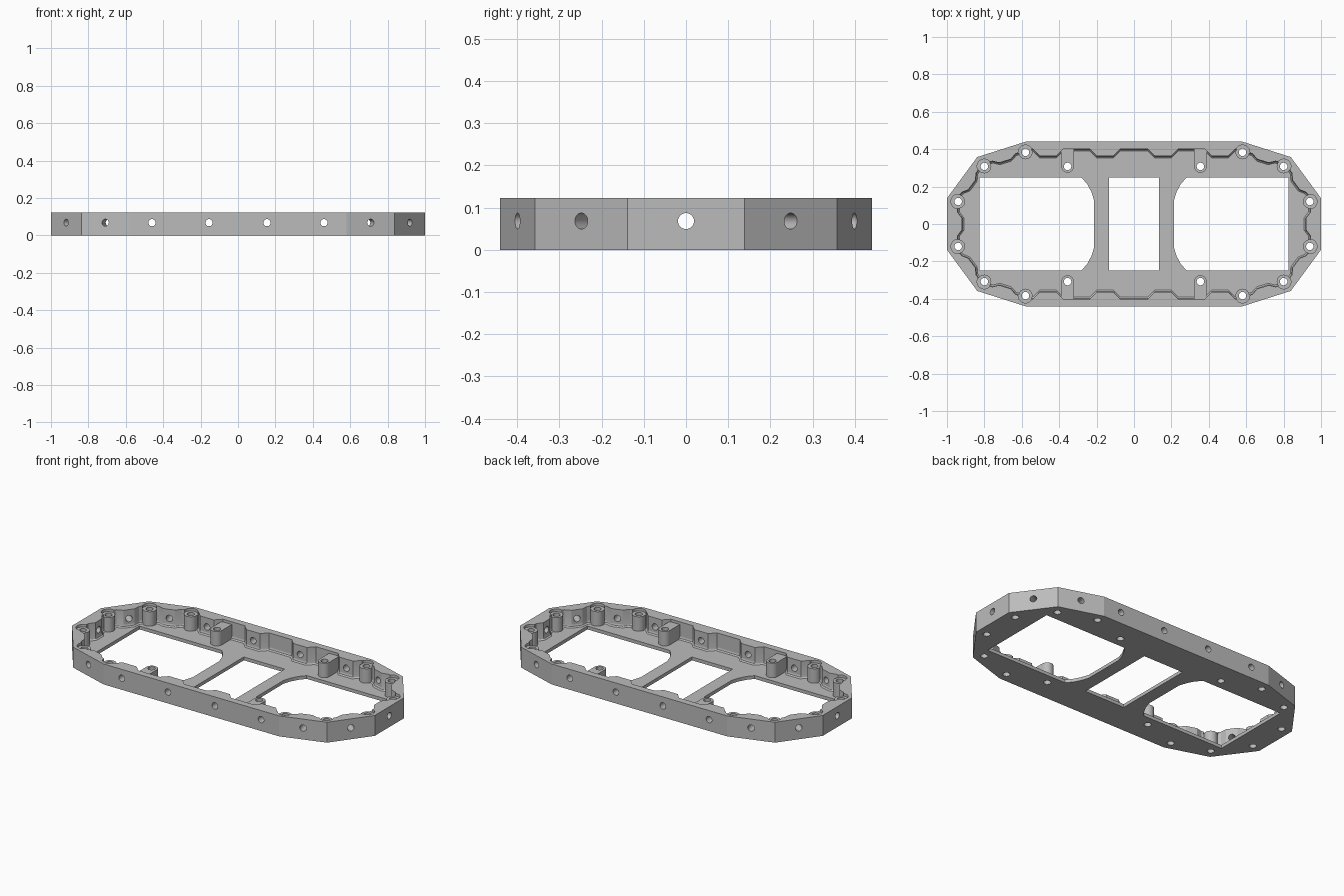
import bpy, bmesh, math
from mathutils import Vector, Matrix
from mathutils.geometry import intersect_line_line

if "Cube" in bpy.data.objects:
    bpy.data.objects.remove(bpy.data.objects["Cube"], do_unlink=True)

HEIGHT, FLOOR, BOSS_TOP, SCREW_Z = 0.122, 0.02, 0.106, 0.068

metal = bpy.data.materials.new("plain grey")
metal.use_nodes = True
grey = (0.5, 0.5, 0.5, 1)
metal.diffuse_color = grey
metal.node_tree.nodes["Principled BSDF"].inputs["Base Color"].default_value = grey


def loft(bm, sections, matrix=Matrix()):
    """Closed solid through equal-length loops given as (points, z)."""
    rings = [[bm.verts.new(matrix @ Vector((p[0], p[1], z))) for p in pts] for pts, z in sections]
    n = len(rings[0])
    bm.faces.new(rings[0][::-1])
    bm.faces.new(rings[-1])
    for low, high in zip(rings, rings[1:]):
        for i in range(n):
            j = (i + 1) % n
            bm.faces.new((low[i], low[j], high[j], high[i]))


def circle(r, cx=0, cy=0, n=24):
    return [(cx + r * math.cos(math.tau * i / n), cy + r * math.sin(math.tau * i / n)) for i in range(n)]


def make(name, bm):
    bmesh.ops.recalc_face_normals(bm, faces=bm.faces)
    mesh = bpy.data.meshes.new(name)
    bm.to_mesh(mesh)
    bm.free()
    mesh.materials.append(metal)
    obj = bpy.data.objects.new(name, mesh)
    bpy.context.collection.objects.link(obj)
    return obj


def combine(target, name, bm, operation):
    tool = make(name, bm)
    mod = target.modifiers.new(name, "BOOLEAN")
    mod.operation, mod.solver, mod.object = operation, "EXACT", tool
    bpy.context.view_layer.objects.active = target
    bpy.ops.object.modifier_apply(modifier=mod.name)
    bpy.data.objects.remove(tool, do_unlink=True)


# Outer outline, counter-clockwise from one quarter
quarter = [(1, 0.138), (0.838, 0.358), (0.58, 0.44)]
half = quarter + [(-x, y) for x, y in reversed(quarter)]
outline = [Vector((x, y, 0)) for x, y in half + [(-x, -y) for x, y in half]]

# Each wall: start, direction, length, inward normal, thickness, pad thickness, screw positions
walls = []
for i, a in enumerate(outline):
    b = outline[(i + 1) % len(outline)]
    length, d = (b - a).length, (b - a).normalized()
    inward = Vector((-d.y, d.x, 0))
    if abs(d.x) > 0.99:
        thick, pad, screws = 0.04, 0.076, [length / 2 + s for s in (-0.46, -0.155, 0.155, 0.46)]
    elif abs(d.y) > 0.99:
        thick, pad, screws = 0.055, 0.08, [length / 2]
    else:
        thick, pad, screws = 0.045, 0.065, [length / 2]
    walls.append((a, d, length, inward, thick, pad, screws))


def inner_loop(extra):
    """Inside face of the walls, stepping inward at each screw pad."""
    pts = []
    for i, (a, d, length, inward, thick, pad, screws) in enumerate(walls):
        pa, pd, _, pin, pthick, _, _ = walls[i - 1]
        p, q = a + inward * (thick + extra), pa + pin * (pthick + extra)
        pts.append(intersect_line_line(p, p + d, q, q + pd)[0])
        flat, slope = (0.032, 0.065) if len(screws) == 1 else (0.045, 0.08)
        for s in screws:
            for t, w in ((-slope, thick), (-flat, pad), (flat, pad), (slope, thick)):
                pts.append(a + d * (s + t) + inward * (w + extra))
    return pts


# Solid body, then the tray cavity with a sloped foot
bm = bmesh.new()
loft(bm, [(outline, 0), (outline, HEIGHT)])
frame = make("frame", bm)
bm = bmesh.new()
loft(bm, [(inner_loop(0.011), FLOOR), (inner_loop(0.003), 0.026),
          (inner_loop(0), 0.036), (inner_loop(0), 0.2)])
combine(frame, "cavity", bm, "DIFFERENCE")

# Screw bosses: round ones in the wall, deep U-shaped ones on the long sides
signs = [(sx, sy) for sx in (1, -1) for sy in (1, -1)]
round_spots = [(0.94, 0.12), (0.80, 0.308), (0.58, 0.383)]
deep_spot = (0.355, 0.308)
bosses, pockets, bores = bmesh.new(), bmesh.new(), bmesh.new()
for sx, sy in signs:
    for x, y in round_spots:
        loft(bosses, [(circle(0.037, sx * x, sy * y), 0.01), (circle(0.037, sx * x, sy * y), 0.115)])
        loft(pockets, [(circle(0.039, sx * x, sy * y), BOSS_TOP), (circle(0.039, sx * x, sy * y), 0.2)])
    x, y = deep_spot
    arc = [(x + 0.034 * math.cos(a), y + 0.034 * math.sin(a))
           for a in (math.pi + math.pi * k / 12 for k in range(13))]
    u_shape = [(sx * px, sy * py) for px, py in arc + [(x + 0.034, 0.42), (x - 0.034, 0.42)]]
    loft(bosses, [(u_shape, 0.01), (u_shape, BOSS_TOP)])
    for x, y in round_spots + [deep_spot]:
        loft(bores, [(circle(0.02, sx * x, sy * y), -0.1), (circle(0.02, sx * x, sy * y), 0.2)])
combine(frame, "bosses", bosses, "UNION")
combine(frame, "boss_pockets", pockets, "DIFFERENCE")
combine(frame, "boss_bores", bores, "DIFFERENCE")

# Sideways screw holes through every wall
bm = bmesh.new()
for a, d, length, inward, thick, pad, screws in walls:
    for s in screws:
        spot = a + d * s + Vector((0, 0, SCREW_Z))
        turn = inward.to_track_quat("Z", "Y").to_matrix().to_4x4()
        loft(bm, [(circle(0.019), -0.05), (circle(0.019), 0.12)], Matrix.Translation(spot) @ turn)
combine(frame, "side_holes", bm, "DIFFERENCE")

# Floor openings: centre window and two large ones with a rounded inner end
bm = bmesh.new()
window = [(-0.135, -0.248), (0.135, -0.248), (0.135, 0.248), (-0.135, 0.248)]
loft(bm, [(window, -0.1), (window, 0.06)])
bow = [(0.28, 0.248), (0.25, 0.213), (0.228, 0.172), (0.213, 0.125)]
opening = [(0.825, -0.248), (0.825, 0.248)] + bow + [(x, -y) for x, y in reversed(bow)]
for sx in (1, -1):
    pts = [(sx * x, y) for x, y in opening]
    loft(bm, [(pts, -0.1), (pts, 0.06)])
combine(frame, "floor_openings", bm, "DIFFERENCE")

# Smooth the round bores, keep the corners crisp
bpy.ops.object.select_all(action="DESELECT")
frame.select_set(True)
bpy.context.view_layer.objects.active = frame
bpy.ops.object.shade_smooth_by_angle(angle=math.radians(16))
